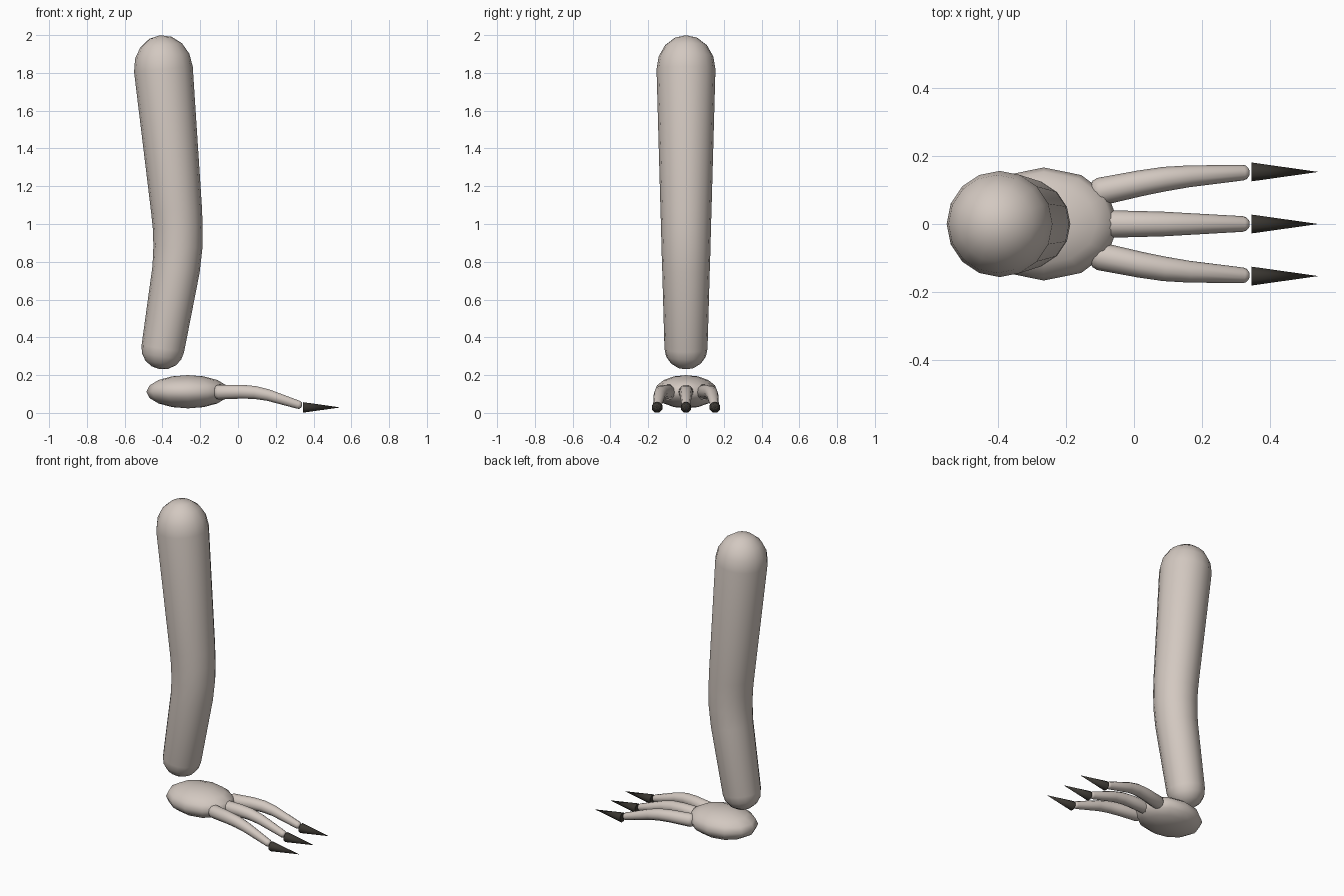
import bpy, bmesh, math
from mathutils import Vector, Matrix

if "Cube" in bpy.data.objects:
    bpy.data.objects.remove(bpy.data.objects["Cube"])


def material(name, rgb):
    m = bpy.data.materials.new(name)
    m.diffuse_color = (*rgb, 1)
    m.use_nodes = True
    m.node_tree.nodes["Principled BSDF"].inputs["Base Color"].default_value = m.diffuse_color
    return m


skin = material("skin", (0.65, 0.58, 0.53))
horn = material("horn", (0.045, 0.04, 0.033))


def finish(name, bm, mat, angle=50):
    bmesh.ops.recalc_face_normals(bm, faces=bm.faces)
    me = bpy.data.meshes.new(name)
    bm.to_mesh(me)
    bm.free()
    me.materials.append(mat)
    ob = bpy.data.objects.new(name, me)
    bpy.context.collection.objects.link(ob)
    bpy.ops.object.select_all(action='DESELECT')
    ob.select_set(True)
    bpy.context.view_layer.objects.active = ob
    bpy.ops.object.shade_smooth_by_angle(angle=math.radians(angle))
    return ob


def limb(name, path, sides, caps, steps=4):
    """Tapered tube through (x, y, z, radius) points with rounded ends."""
    pts = [Vector(p[:3]) for p in path]
    rad = [p[3] for p in path]
    n = len(pts)
    tan = [(pts[min(i + 1, n - 1)] - pts[max(i - 1, 0)]).normalized() for i in range(n)]
    rings = list(zip(pts, tan, rad))
    for k in range(1, steps):
        a = k / steps * math.pi / 2
        rings.insert(0, (pts[0] - tan[0] * caps[0] * math.sin(a), tan[0], rad[0] * math.cos(a)))
        rings.append((pts[-1] + tan[-1] * caps[1] * math.sin(a), tan[-1], rad[-1] * math.cos(a)))
    bm = bmesh.new()
    loops = []
    for p, t, r in rings:
        u = Vector((0, 1, 0))
        u = (u - t * u.dot(t)).normalized()
        v = t.cross(u)
        loops.append([bm.verts.new(p + r * (u * math.cos(b) + v * math.sin(b)))
                      for b in (2 * math.pi * i / sides for i in range(sides))])
    for a, b in zip(loops, loops[1:]):
        for i in range(sides):
            j = (i + 1) % sides
            bm.faces.new((a[i], a[j], b[j], b[i]))
    tips = ((loops[0], pts[0] - tan[0] * caps[0]), (loops[-1], pts[-1] + tan[-1] * caps[1]))
    for loop, tip in tips:
        c = bm.verts.new(tip)
        for i in range(sides):
            bm.faces.new((loop[i], loop[(i + 1) % sides], c))
    return finish(name, bm, skin)


# Leg with a slight forward bend at the knee
limb("leg", [(-.395, 0, 1.82, .156), (-.325, 0, 1.07, .135), (-.319, 0, .98, .132),
             (-.318, 0, .88, .130), (-.328, 0, .76, .126), (-.398, 0, .34, .114)],
     16, (.18, .11))

# Flattened foot pad
bm = bmesh.new()
bmesh.ops.create_uvsphere(bm, u_segments=12, v_segments=8, radius=1,
                          matrix=Matrix.Translation((-.265, 0, .112)) @ Matrix.Diagonal((.22, .166, .088, 1)))
finish("foot", bm, skin, 60)

# Three toes, each with a separate claw
for label, s in (("left", 1), ("middle", 0), ("right", -1)):
    limb(label + "_toe", [(-.10, s * .095, .11, .041), (.02, s * .120, .112, .038),
                          (.09, s * .132, .108, .036), (.16, s * .140, .094, .032),
                          (.32, s * .151, .043, .023)], 10, (.03, .02), 3)
    bm = bmesh.new()
    bmesh.ops.create_cone(bm, cap_ends=True, segments=8, radius1=.03, radius2=0, depth=.197,
                          matrix=Matrix.Translation((.4435, s * .153, .029)) @ Matrix.Rotation(math.pi / 2, 4, 'Y')
                          @ Matrix.Rotation(math.pi / 8, 4, 'Z'))
    bmesh.ops.remove_doubles(bm, verts=bm.verts, dist=1e-5)
    finish(label + "_claw", bm, horn)
